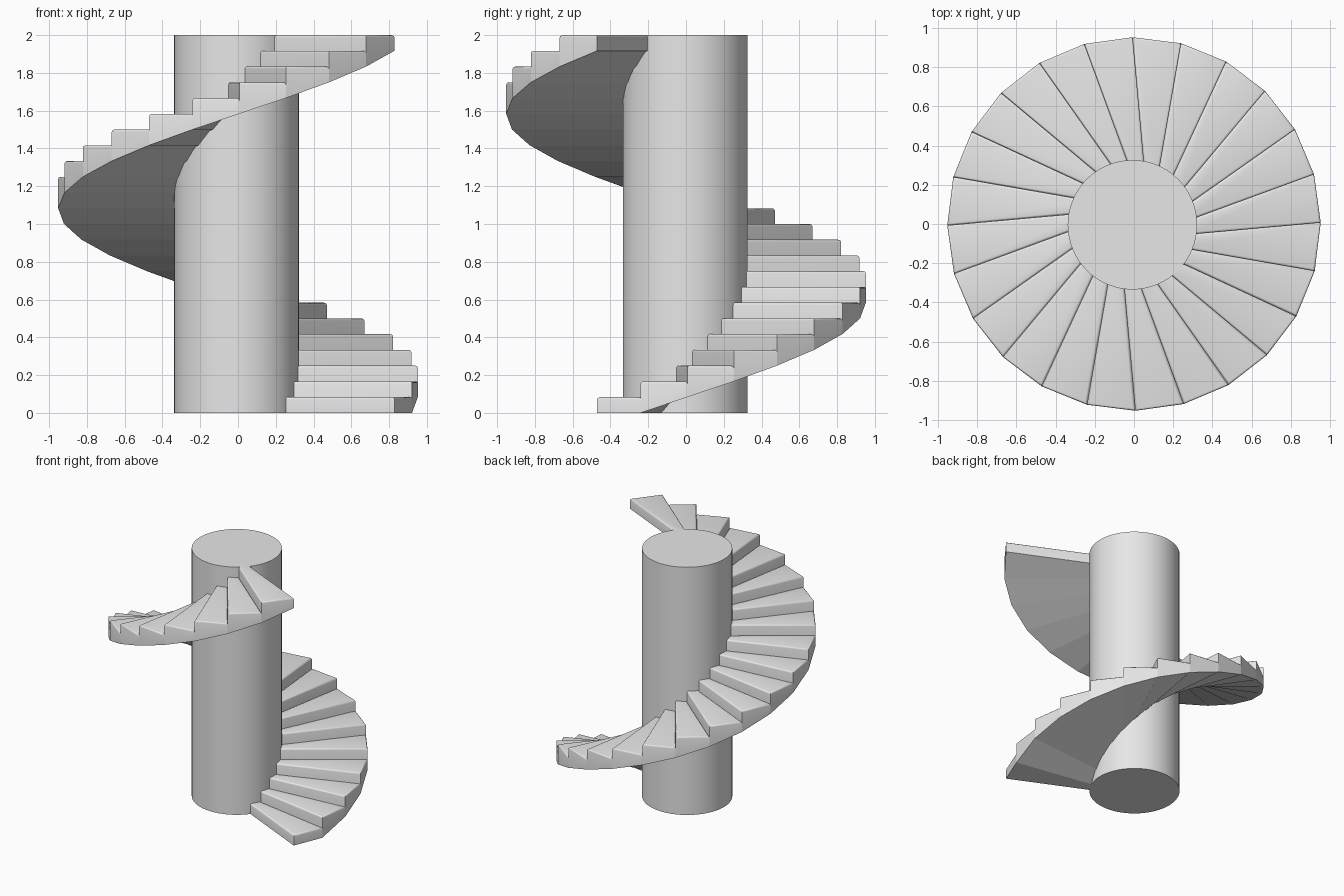
import bpy, bmesh
from math import radians, cos, sin
from mathutils import Vector

if "Cube" in bpy.data.objects:
    bpy.data.objects.remove(bpy.data.objects["Cube"], do_unlink=True)

STEPS = 24
RISE = 2 / STEPS
TURN = 360 / STEPS
OUTER, INNER = 0.952, 0.327
START, SKEW = -29.6, -9.2   # angle of the first nosing, lag of its inner end

stone = bpy.data.materials.new("grey_stone")
stone.use_nodes = True
stone.diffuse_color = (0.8, 0.8, 0.8, 1)
stone.node_tree.nodes["Principled BSDF"].inputs["Base Color"].default_value = (0.8, 0.8, 0.8, 1)


def polar(radius, degrees):
    a = radians(degrees)
    return Vector((radius * cos(a), radius * sin(a), 0))


def finish(obj, angle):
    obj.data.materials.append(stone)
    bpy.ops.object.select_all(action='DESELECT')
    obj.select_set(True)
    bpy.context.view_layer.objects.active = obj
    bpy.ops.object.shade_smooth_by_angle(angle=radians(angle))


def add_step(i):
    # Wedge with a level tread and an underside that follows the helix
    top = (i + 1) * RISE
    plan = []
    for angle, low in ((START + i * TURN, max(i - 1, 0) * RISE),
                       (START + (i + 1) * TURN, i * RISE)):
        out = polar(OUTER, angle)
        root = out.lerp(polar(INNER, angle + SKEW), 1.06)
        plan.append((root, out, low))
    (a, b, low_front), (d, c, low_back) = plan
    corners = ((a, low_front), (b, low_front), (c, low_back), (d, low_back))

    bm = bmesh.new()
    lower = [bm.verts.new((p.x, p.y, z)) for p, z in corners]
    upper = [bm.verts.new((p.x, p.y, top)) for p, z in corners]
    bm.faces.new(upper)
    bm.faces.new(lower[::-1])
    for k in range(4):
        n = (k + 1) % 4
        bm.faces.new((lower[k], lower[n], upper[n], upper[k]))
    # Rounded nosing on the front, outer and back tread edges
    rim = [e for e in bm.edges
           if all(v in upper for v in e.verts) and not (upper[0] in e.verts and upper[3] in e.verts)]
    bmesh.ops.bevel(bm, geom=rim, offset=0.012, segments=3, profile=0.5, affect='EDGES')
    mesh = bpy.data.meshes.new(f"step_{i + 1:02d}")
    bm.to_mesh(mesh)
    bm.free()
    obj = bpy.data.objects.new(mesh.name, mesh)
    bpy.context.collection.objects.link(obj)
    finish(obj, 40)


# Central column
bpy.ops.mesh.primitive_cylinder_add(vertices=64, radius=0.33, depth=2, location=(-0.008, -0.004, 1))
column = bpy.context.object
column.name = "central_column"
finish(column, 40)

# Winding treads
for i in range(STEPS):
    add_step(i)
